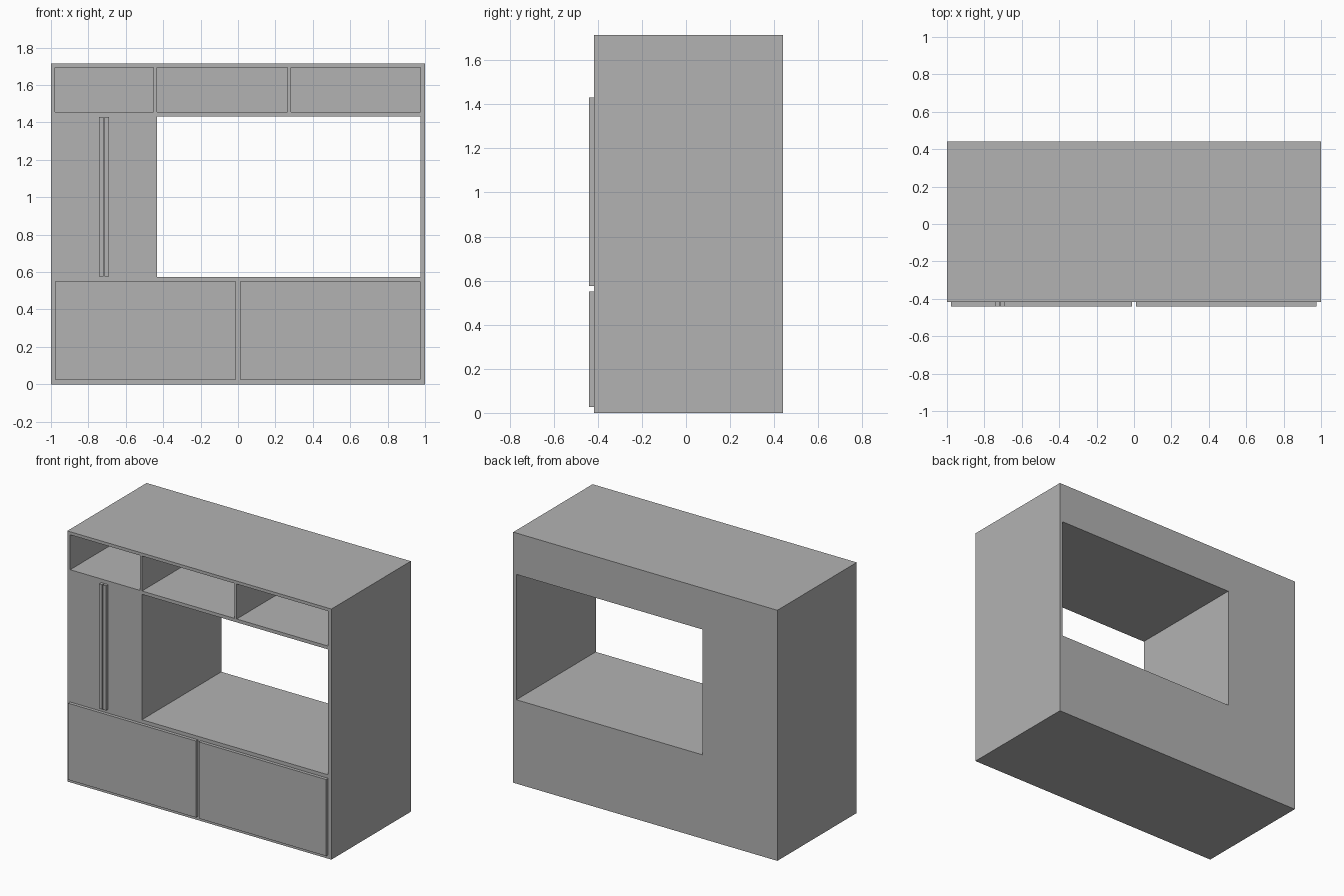
import bpy
from mathutils import Vector

cube = bpy.data.objects.get("Cube")
if cube:
    bpy.data.objects.remove(cube, do_unlink=True)

grey = bpy.data.materials.new("plain grey")
grey.use_nodes = True
colour = (0.45, 0.45, 0.45, 1)
grey.diffuse_color = colour
grey.node_tree.nodes["Principled BSDF"].inputs["Base Color"].default_value = colour


def box(name, x, y, z):
    """Axis-aligned box spanning the given (low, high) ranges."""
    low, high = (Vector(corner) for corner in zip(x, y, z))
    bpy.ops.mesh.primitive_cube_add(size=1, location=(low + high) / 2)
    obj = bpy.context.object
    obj.name = name
    obj.scale = high - low
    bpy.ops.object.transform_apply(location=False, rotation=False, scale=True)
    obj.data.materials.append(grey)
    return obj


def cut(target, cutter):
    """Subtract the cutter from the target, then remove it."""
    cutter.hide_render = True
    mod = target.modifiers.new("opening", 'BOOLEAN')
    mod.operation = 'DIFFERENCE'
    mod.solver = 'EXACT'
    mod.object = cutter
    bpy.context.view_layer.objects.active = target
    bpy.ops.object.modifier_apply(modifier=mod.name)
    bpy.data.objects.remove(cutter, do_unlink=True)


FRONT, BACK, FACE = -0.418, 0.44, -0.44

# Cabinet body with a window right through it
body = box("cabinet_body", (-1, 1), (FRONT, BACK), (0, 1.715))
cut(body, box("window_cutter", (-0.434, 0.976), (-0.6, 0.6), (0.574, 1.432)))

# Three open shelf niches along the top
for x in ((-0.978, -0.451), (-0.434, 0.265), (0.283, 0.976)):
    cut(body, box("niche_cutter", x, (-0.6, BACK - 0.022), (1.455, 1.694)))

# Pair of lower doors
for side, x in (("right", (-0.978, -0.011)), ("left", (0.011, 0.976))):
    box("lower_door_" + side, x, (FACE, FRONT), (0.026, 0.55))

# Twin upright handles on the tall cupboard
for side, x in (("right", (-0.743, -0.72)), ("left", (-0.714, -0.691))):
    box("cupboard_handle_" + side, x, (FACE, FRONT), (0.576, 1.43))
